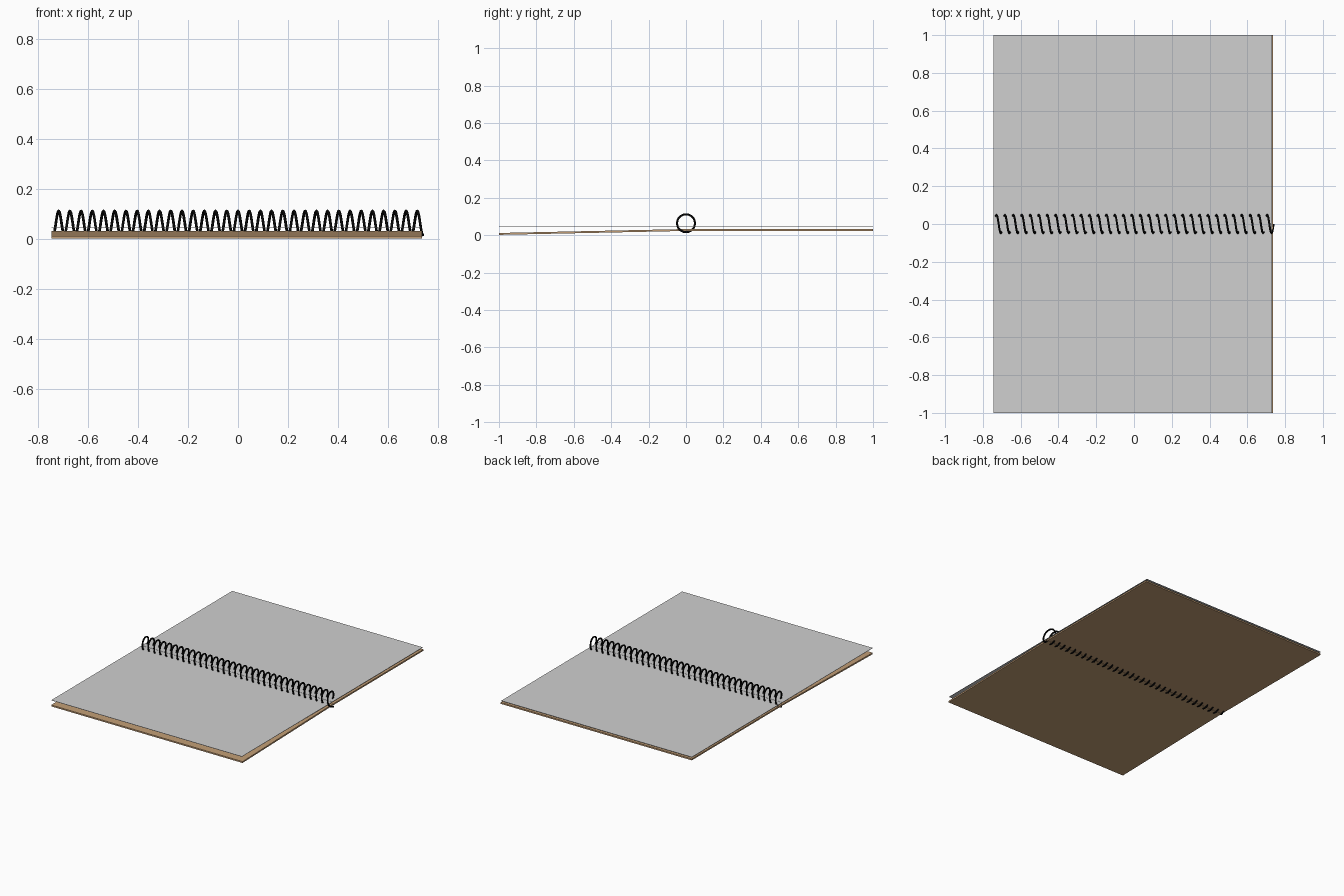
import bpy, bmesh, math

if "Cube" in bpy.data.objects:
    bpy.data.objects.remove(bpy.data.objects["Cube"], do_unlink=True)


def material(name, rgb):
    m = bpy.data.materials.new(name)
    m.use_nodes = True
    m.diffuse_color = (*rgb, 1)
    m.node_tree.nodes["Principled BSDF"].inputs["Base Color"].default_value = (*rgb, 1)
    return m


tan = material("tan card", (0.54, 0.34, 0.18))
paper = material("grey paper", (0.63, 0.63, 0.63))
black = material("black wire", (0.002, 0.002, 0.002))


def sheet(name, x0, x1, side, thickness, mat):
    """Extrude a side profile of (y, z) underside points across the width."""
    outline = side + [(y, z + thickness) for y, z in reversed(side)]
    bm = bmesh.new()
    face = bm.faces.new([bm.verts.new((x0, y, z)) for y, z in outline])
    out = bmesh.ops.extrude_face_region(bm, geom=[face])
    verts = [v for v in out["geom"] if isinstance(v, bmesh.types.BMVert)]
    bmesh.ops.translate(bm, verts=verts, vec=(x1 - x0, 0, 0))
    bmesh.ops.recalc_face_normals(bm, faces=bm.faces)
    mesh = bpy.data.meshes.new(name)
    bm.to_mesh(mesh)
    bm.free()
    mesh.materials.append(mat)
    obj = bpy.data.objects.new(name, mesh)
    bpy.context.collection.objects.link(obj)
    return obj


# Card covers: the front one droops to the table, the back one lies level
sheet("front_cover", -0.745, 0.735, [(-1, 0.002), (-0.001, 0.023)], 0.01, tan)
sheet("back_cover", -0.745, 0.735, [(0.001, 0.023), (1, 0.023)], 0.01, tan)

# Open pages, parted at the binding
sheet("front_page", -0.745, 0.73, [(-1, 0.044), (-0.001, 0.044)], 0.002, paper)
sheet("back_page", -0.745, 0.73, [(0.001, 0.044), (1, 0.044)], 0.002, paper)

# Spiral wire binding, starting and ending underneath
TURNS, STEPS, RADIUS, HALF = 33, 20, 0.048, 0.739
curve = bpy.data.curves.new("spiral_binding", "CURVE")
curve.dimensions = "3D"
curve.bevel_depth = 0.0055
curve.bevel_resolution = 2
curve.use_fill_caps = True
count = TURNS * STEPS
spline = curve.splines.new("POLY")
spline.points.add(count)
for i, p in enumerate(spline.points):
    a = 2 * math.pi * i / STEPS
    p.co = (-HALF + 2 * HALF * i / count, RADIUS * math.sin(a),
            0.064 - RADIUS * math.cos(a), 1)
curve.materials.append(black)
coil = bpy.data.objects.new("spiral_binding", curve)
bpy.context.collection.objects.link(coil)

# Turn the wire into a smooth mesh
bpy.ops.object.select_all(action="DESELECT")
coil.select_set(True)
bpy.context.view_layer.objects.active = coil
bpy.ops.object.convert(target="MESH")
bpy.ops.object.shade_smooth_by_angle(angle=math.radians(50))
